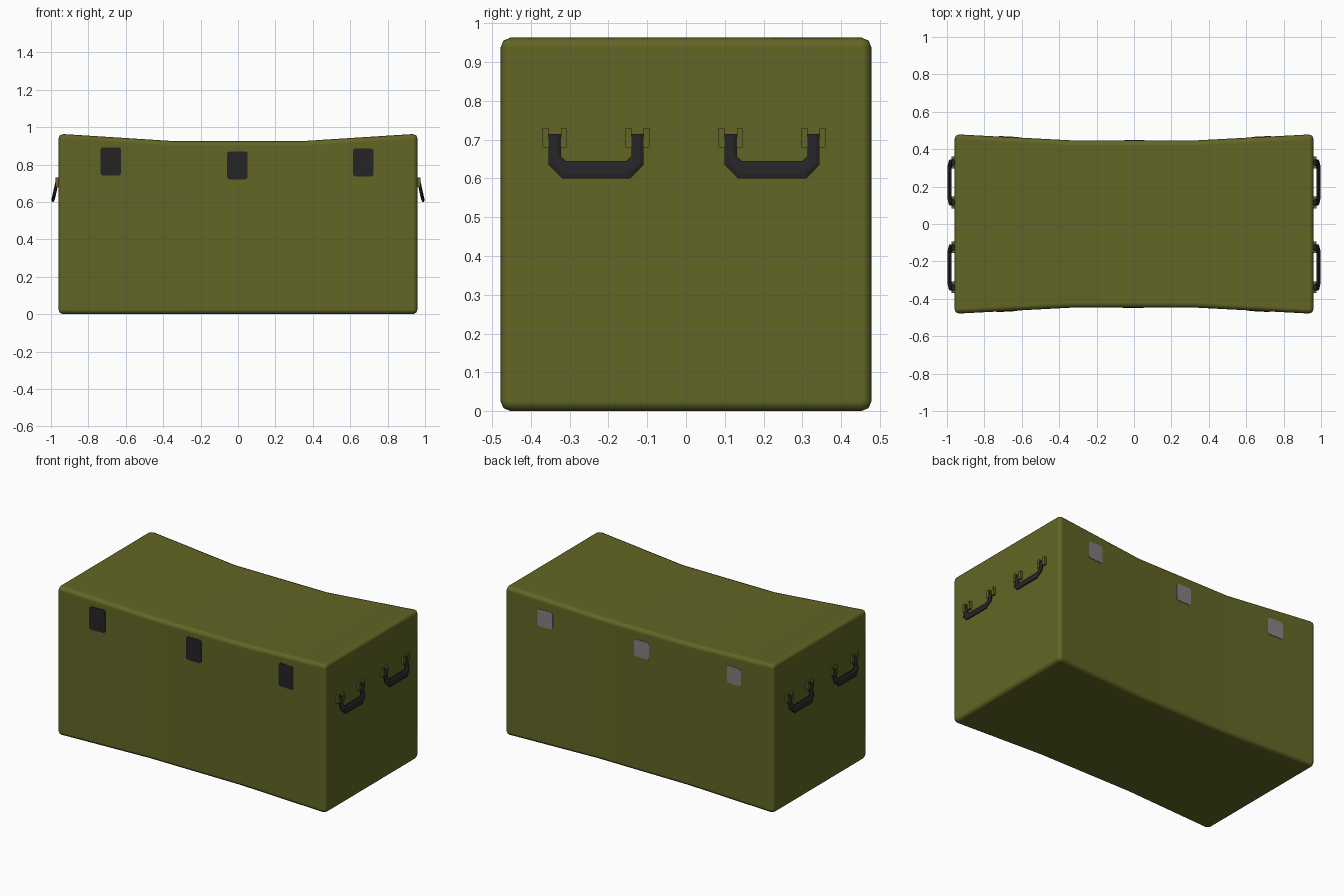
import bpy, bmesh, math
from mathutils import Vector

if "Cube" in bpy.data.objects:
    bpy.data.objects.remove(bpy.data.objects["Cube"])


def material(name, rgb):
    m = bpy.data.materials.new(name)
    m.diffuse_color = (*rgb, 1)
    m.use_nodes = True
    m.node_tree.nodes["Principled BSDF"].inputs["Base Color"].default_value = m.diffuse_color
    return m


OLIVE = material("olive green", (0.122, 0.132, 0.018))
BLACK = material("soft black", (0.018, 0.018, 0.020))
GREY = material("warm grey", (0.235, 0.215, 0.225))


def make(name, bm, mat):
    bmesh.ops.recalc_face_normals(bm, faces=bm.faces)
    me = bpy.data.meshes.new(name)
    bm.to_mesh(me)
    bm.free()
    me.materials.append(mat)
    ob = bpy.data.objects.new(name, me)
    bpy.context.collection.objects.link(ob)
    return ob


def loft(rings):
    """Skin closed rings of points and cap both ends."""
    bm = bmesh.new()
    vs = [[bm.verts.new(p) for p in r] for r in rings]
    n = len(vs[0])
    for a, b in zip(vs, vs[1:]):
        for i in range(n):
            j = (i + 1) % n
            bm.faces.new((a[i], a[j], b[j], b[i]))
    bm.faces.new(vs[0])
    bm.faces.new(vs[-1])
    return bm


# Chest body: slightly waisted on the top, front and back, softly rounded edges
WAIST_X, END_X, WAIST_Y, END_Y = 0.33, 0.96, 0.447, 0.48
rings = []
for x, y, z in ((-END_X, END_Y, 0.965), (-WAIST_X, WAIST_Y, 0.925),
                (WAIST_X, WAIST_Y, 0.925), (END_X, END_Y, 0.965)):
    rings.append([(x, -y, 0), (x, y, 0), (x, y, z), (x, -y, z)])
body = make("chest_body", loft(rings), OLIVE)
for p in body.data.polygons:
    p.use_smooth = True
bev = body.modifiers.new("rounded edges", 'BEVEL')
bev.width = 0.026
bev.segments = 2
bev.limit_method = 'ANGLE'
bev.angle_limit = math.radians(40)
bev.harden_normals = True


# Thin clipped-corner plates lying on the front and back walls
def plate(name, x, z, w, h, side, mat):
    c = 0.010
    a, b = w / 2, h / 2
    outline = [(-a + c, -b), (a - c, -b), (a, -b + c), (a, b - c),
               (a - c, b), (-a + c, b), (-a, b - c), (-a, -b + c)]

    def wall(px):
        t = max(0, (abs(px) - WAIST_X) / (END_X - WAIST_X))
        return WAIST_Y + t * (END_Y - WAIST_Y)
    rings = [[(x + u, side * (wall(x + u) + d), z + v) for u, v in outline]
             for d in (-0.003, 0.003)]
    make(name, loft(rings), mat)


for tag, x, z in (("left", -0.68, 0.817), ("middle", -0.003, 0.796),
                  ("right", 0.67, 0.812)):
    plate("latch_" + tag, x, z, 0.11, 0.15, -1, BLACK)
    plate("hinge_" + tag, -x, z + 0.003, 0.105, 0.11, 1, GREY)


# Carry handles: U-shaped octagonal bar leaning away from the wall
half = [((-0.1225, 0.715), (-0.091, 0.715)),
        ((-0.1225, 0.635), (-0.091, 0.658)),
        ((-0.088, 0.600), (-0.078, 0.645))]
path = half + [((-o[0], o[1]), (-i[0], i[1])) for o, i in reversed(half)]
section = [(math.cos(math.radians(22.5 + 45 * k)) / math.cos(math.radians(22.5)),
            math.sin(math.radians(22.5 + 45 * k)) / math.cos(math.radians(22.5)))
           for k in range(8)]


def handle(name, side, yc):
    rings = []
    for o, i in path:
        o, i = Vector(o), Vector(i)
        ring = []
        for t, d in section:
            p = o.lerp(i, 0.5 + 0.5 * t)
            x = 0.966 + (0.715 - p.y) * 0.22 + 0.009 * d
            ring.append((side * x, yc + p.x, p.y))
        rings.append(ring)
    make(name + "_grip", loft(rings), BLACK)

    # Bracket ears on both sides of each handle leg
    bm = bmesh.new()
    for leg in (-0.107, 0.107):
        for off in (-0.0235, 0.0235):
            vs = bmesh.ops.create_cube(bm, size=1)["verts"]
            for v in vs:
                v.co = (side * (0.965 + v.co.x * 0.022),
                        yc + leg + off + v.co.y * 0.015,
                        0.705 + v.co.z * 0.05)
    make(name + "_brackets", bm, OLIVE)


for side, s in ((-1, "left"), (1, "right")):
    for yc, f in ((-0.232, "front"), (0.222, "back")):
        handle(f"{s}_{f}_handle", side, yc)
